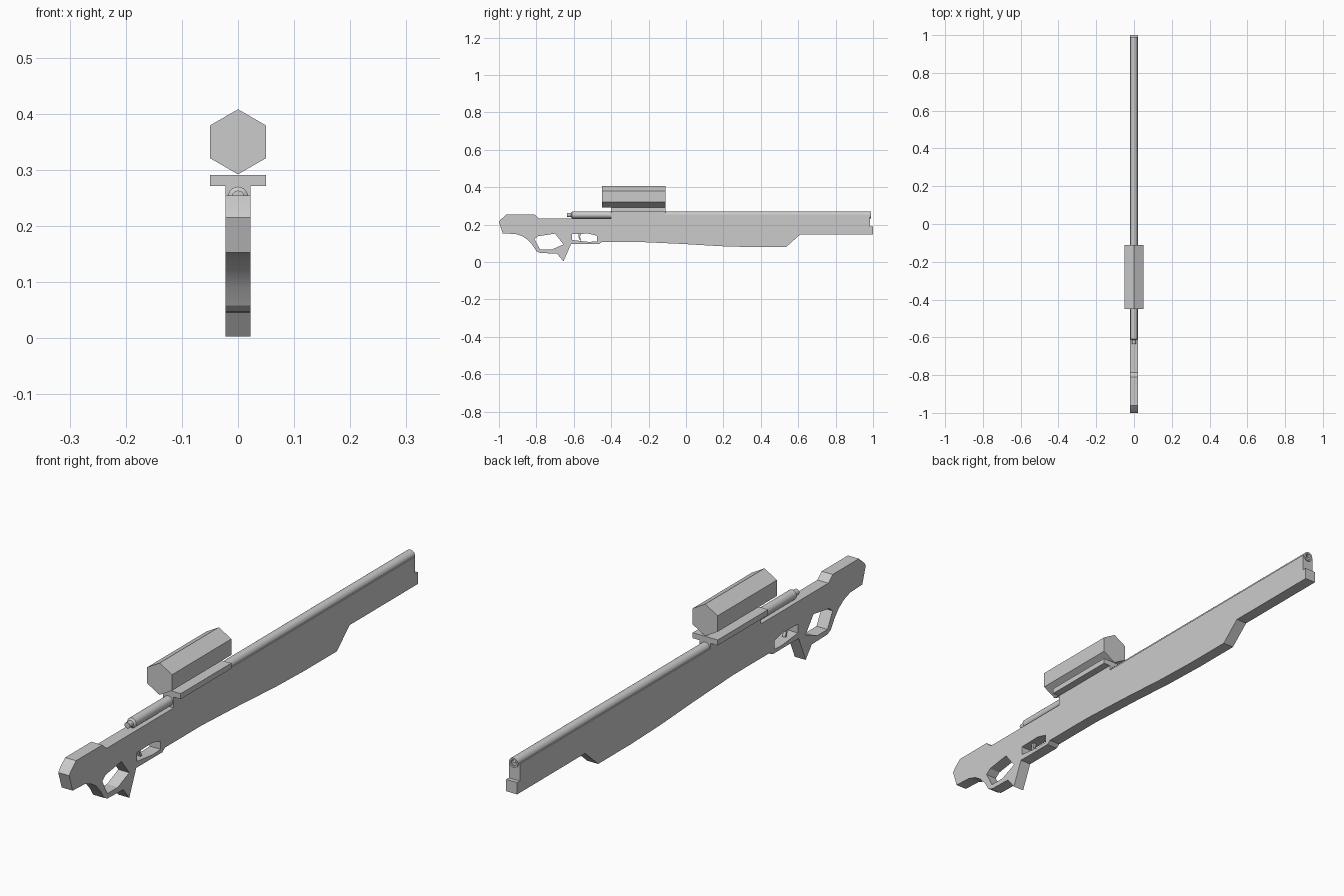
import bpy, bmesh, math
from mathutils import Matrix, Vector

cube = bpy.data.objects.get("Cube")
if cube:
    bpy.data.objects.remove(cube, do_unlink=True)

grey = bpy.data.materials.new("plain grey")
grey.use_nodes = True
colour = (0.6, 0.6, 0.6, 1)
grey.diffuse_color = colour
grey.node_tree.nodes["Principled BSDF"].inputs["Base Color"].default_value = colour


def activate(obj):
    bpy.ops.object.select_all(action='DESELECT')
    obj.select_set(True)
    bpy.context.view_layer.objects.active = obj


def slab(name, half_width, *outlines):
    """Side outlines in (y, z), later ones being holes, extruded along x."""
    curve = bpy.data.curves.new(name, 'CURVE')
    curve.dimensions = '2D'
    curve.fill_mode = 'BOTH'
    curve.extrude = half_width
    for points in outlines:
        spline = curve.splines.new('POLY')
        spline.points.add(len(points) - 1)
        for p, (y, z) in zip(spline.points, points):
            p.co = (y, z, 0, 1)
        spline.use_cyclic_u = True
    curve.materials.append(grey)
    obj = bpy.data.objects.new(name, curve)
    bpy.context.collection.objects.link(obj)
    obj.rotation_euler = (math.pi / 2, 0, math.pi / 2)
    activate(obj)
    bpy.ops.object.convert(target='MESH')
    bpy.ops.object.shade_smooth_by_angle(angle=math.radians(20))
    return obj


def lathe(name, profile, z, sides, smooth=True):
    """Spin a (radius, y) profile round a lengthwise axis at height z."""
    bm = bmesh.new()
    verts = [bm.verts.new((0, y, r)) for r, y in profile]
    edges = [bm.edges.new(pair) for pair in zip(verts, verts[1:])]
    bmesh.ops.spin(bm, geom=verts + edges, cent=(0, 0, 0), axis=(0, 1, 0),
                   angle=math.tau, steps=sides)
    bmesh.ops.remove_doubles(bm, verts=bm.verts, dist=0.0001)
    bmesh.ops.recalc_face_normals(bm, faces=bm.faces)
    mesh = bpy.data.meshes.new(name)
    bm.to_mesh(mesh)
    bm.free()
    mesh.materials.append(grey)
    obj = bpy.data.objects.new(name, mesh)
    bpy.context.collection.objects.link(obj)
    obj.location.z = z
    if smooth:
        activate(obj)
        bpy.ops.object.shade_smooth_by_angle(angle=math.radians(35))
    return obj


# Stock and body in one slab, with thumb and trigger openings
body_outline = [
    (-1, .215), (-.99, .228), (-.96, .254), (-.81, .254), (-.785, .232),
    (-.4, .232), (-.4, .252), (.985, .252), (.985, .19), (1, .19),
    (1, .147), (.61, .147), (.535, .08), (.35, .08), (.18, .085),
    (-.02, .097), (-.24, .107), (-.45, .107), (-.465, .096), (-.615, .096),
    (-.655, .003), (-.69, .046), (-.78, .048), (-.8, .058), (-.82, .09),
    (-.845, .118), (-.875, .138), (-.91, .15), (-.98, .153)]
thumb_hole = [(-.81, .122), (-.79, .138), (-.7, .152), (-.655, .094),
              (-.72, .066), (-.78, .066)]
trigger_hole = [(-.61, .15), (-.52, .152), (-.475, .14), (-.475, .11),
                (-.52, .108), (-.61, .118)]
slab("body", .022, body_outline, thumb_hole, trigger_hole)

# Trigger
slab("trigger", .006, [(-.575, .155), (-.56, .155), (-.567, .135),
                       (-.56, .117), (-.567, .115), (-.575, .135)])

# Barrel with open muzzle and stepped rear end
lathe("barrel", [(0, -.635), (.011, -.635), (.011, -.615), (.018, -.61),
                 (.018, .99), (.011, .99), (.011, .9), (0, .9)], .252, 20)

# Sight: stem, flat plate and six-sided housing
def block(y0, y1, z0, z1):
    return [(y0, z0), (y1, z0), (y1, z1), (y0, z1)]


slab("sight_stem", .022, block(-.4, -.11, .24, .271))
slab("sight_plate", .05, block(-.4, -.11, .271, .291))
lathe("sight_housing", [(0, -.45), (.058, -.45), (.058, -.11), (0, -.11)],
      .35, 6, smooth=False)
